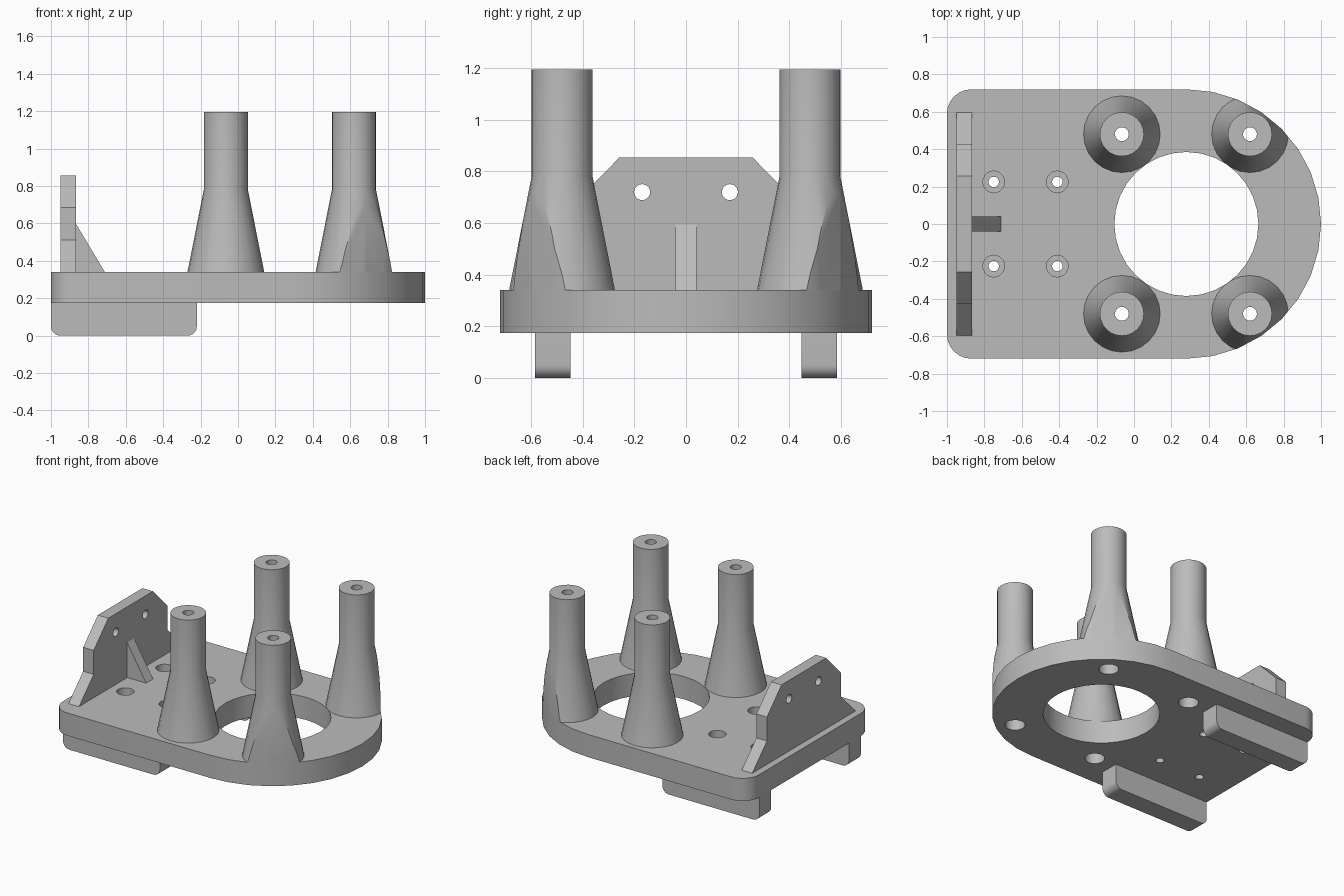
import bpy
import bmesh
from math import cos, sin, pi, radians
from mathutils import Vector

cube = bpy.data.objects.get("Cube")
if cube:
    bpy.data.objects.remove(cube, do_unlink=True)

grey = bpy.data.materials.new("plain grey")
grey.use_nodes = True
grey.diffuse_color = (0.5, 0.5, 0.5, 1)
grey.node_tree.nodes["Principled BSDF"].inputs["Base Color"].default_value = (0.5, 0.5, 0.5, 1)

BASE, DECK, TOP = 0.175, 0.34, 1.195
RING_X, RING_R, END_R = 0.28, 0.385, 0.72


def finish(name, bm):
    bmesh.ops.recalc_face_normals(bm, faces=bm.faces[:])
    mesh = bpy.data.meshes.new(name)
    bm.to_mesh(mesh)
    bm.free()
    mesh.materials.append(grey)
    ob = bpy.data.objects.new(name, mesh)
    bpy.context.collection.objects.link(ob)
    return ob


def prism(name, outline, axis, lo, hi):
    """Extrude a 2D outline along the x, y or z axis."""
    place = {"x": lambda a, b, t: (t, a, b),
             "y": lambda a, b, t: (a, t, b),
             "z": lambda a, b, t: (a, b, t)}[axis]
    bm = bmesh.new()
    face = bm.faces.new([bm.verts.new(place(a, b, lo)) for a, b in outline])
    result = bmesh.ops.extrude_face_region(bm, geom=[face])
    verts = [v for v in result["geom"] if isinstance(v, bmesh.types.BMVert)]
    bmesh.ops.translate(bm, verts=verts, vec=Vector(place(0, 0, hi - lo)))
    return finish(name, bm)


def arc(cx, cy, r, start, end, steps):
    angles = [radians(start + (end - start) * i / steps) for i in range(steps + 1)]
    return [(cx + r * cos(a), cy + r * sin(a)) for a in angles]


def circle(cx, cy, r, n=24):
    return arc(cx, cy, r, 0, 360, n)[:-1]


def lathe(name, profile, cx, cy, n=24):
    """Revolve a closed (radius, height) profile around a vertical axis."""
    bm = bmesh.new()
    rings = [[bm.verts.new((cx + r * cos(2 * pi * i / n), cy + r * sin(2 * pi * i / n), z))
              for i in range(n)] for r, z in profile]
    for k, a in enumerate(rings):
        b = rings[(k + 1) % len(rings)]
        for i in range(n):
            j = (i + 1) % n
            bm.faces.new((a[i], a[j], b[j], b[i]))
    return finish(name, bm)


def boolean(ob, cutter, operation="DIFFERENCE"):
    """Apply a boolean and remove its cutter."""
    cutter.hide_render = True
    mod = ob.modifiers.new("cut", "BOOLEAN")
    mod.operation, mod.solver, mod.object = operation, "EXACT", cutter
    bpy.context.view_layer.objects.active = ob
    bpy.ops.object.modifier_apply(modifier=mod.name)
    bpy.data.objects.remove(cutter, do_unlink=True)


parts = []

# Base plate: rounded corners at one end, half circle at the other
corner = 0.13
outline = (arc(RING_X, 0, END_R, -90, 90, 16)
           + arc(-1 + corner, END_R - corner, corner, 90, 180, 6)
           + arc(-1 + corner, corner - END_R, corner, 180, 270, 6))
plate = prism("base_plate", outline, "z", BASE, DECK)
boolean(plate, prism("ring_cutter", circle(RING_X, 0, RING_R, 32), "z", 0, 1))
parts.append(plate)

# Flared posts with a stepped screw bore, trimmed to the plate outline
post_profile = [(0.037, TOP), (0.118, TOP), (0.118, 0.78), (0.205, DECK),
                (0.066, DECK), (0.066, 0.6), (0.037, 0.6)]
for end, x in (("left", 0.62), ("right", -0.065)):
    for side, y in (("back", 0.48), ("front", -0.48)):
        post = lathe(f"post_{side}_{end}", post_profile, x, y)
        if end == "left":
            boolean(post, prism("trim", outline, "z", 0, 2), "INTERSECT")
        boolean(plate, prism("bore_cutter", circle(x, y, 0.066), "z", 0, 1))
        parts.append(post)

# Counterbored screw holes in the deck
for x in (-0.75, -0.41):
    for y in (-0.225, 0.225):
        boolean(plate, prism("screw_cutter", circle(x, y, 0.028, 20), "z", 0, 1))
        boolean(plate, prism("head_cutter", circle(x, y, 0.058, 20), "z", 0.255, 1))

# Upright bracket with stepped slopes and two holes
half = [(0.595, DECK), (0.425, 0.51), (0.425, 0.685), (0.257, 0.855)]
bracket = prism("bracket", half + [(-y, z) for y, z in reversed(half)], "x", -0.95, -0.865)
for y in (-0.17, 0.17):
    boolean(bracket, prism("hole_cutter", circle(y, 0.72, 0.031, 20), "x", -1.2, -0.5))
parts.append(bracket)

# Triangular gusset bracing the bracket
parts.append(prism("gusset", [(-0.865, DECK), (-0.712, DECK), (-0.865, 0.595)], "y", -0.04, 0.04))

# Rails under the plate with rounded lower corners
r = 0.05
rail = ([(-0.22, BASE), (-1, BASE)] + arc(-1 + r, r, r, 180, 270, 6)
        + arc(-0.22 - r, r, r, 270, 360, 6))
for side, y in (("back", 0.447), ("front", -0.585)):
    parts.append(prism(f"rail_{side}", rail, "y", y, y + 0.138))

# Smooth the curved surfaces, keep hard edges sharp
bpy.ops.object.select_all(action="DESELECT")
for ob in parts:
    ob.select_set(True)
bpy.context.view_layer.objects.active = plate
bpy.ops.object.shade_smooth_by_angle(angle=radians(30))
